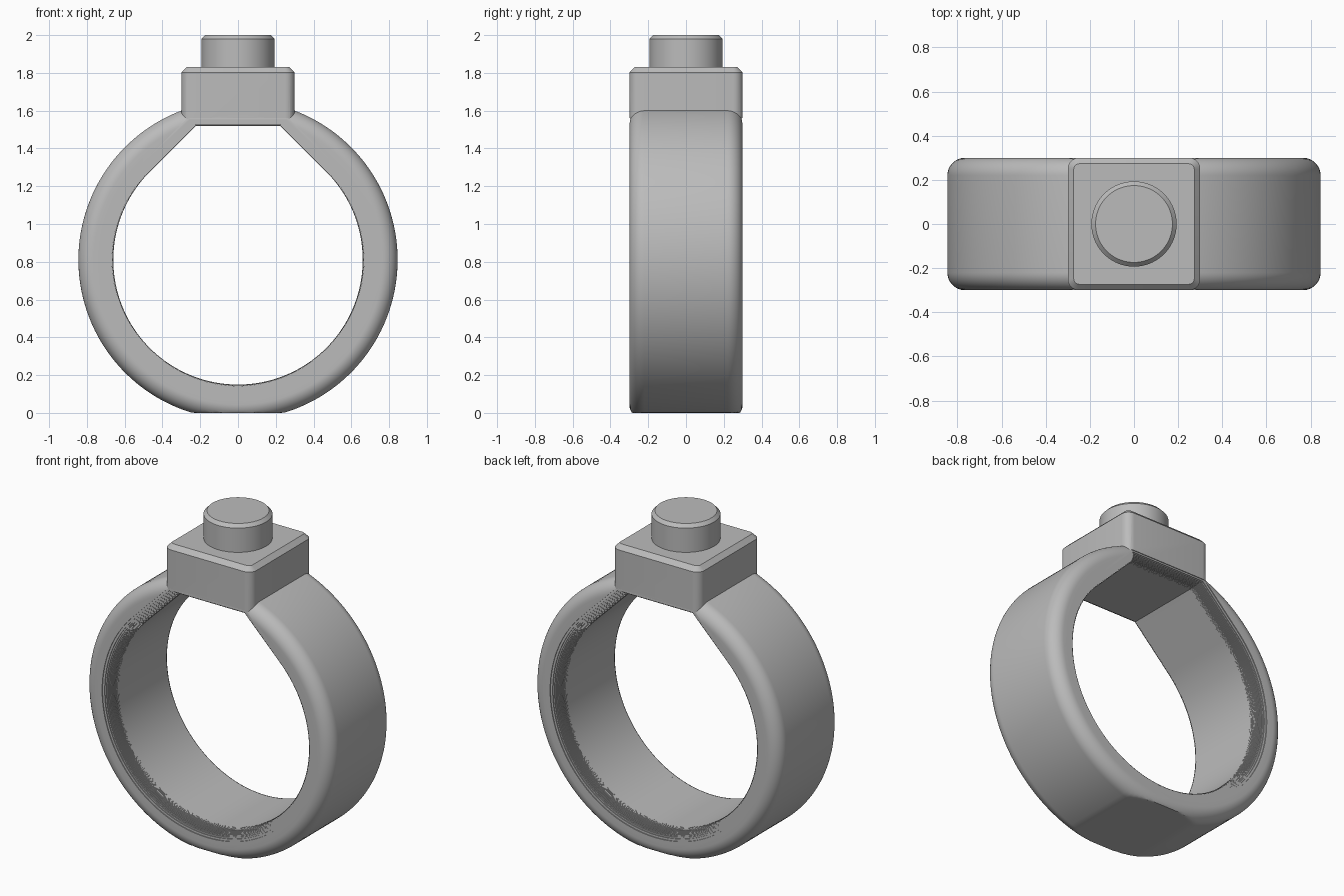
import bpy, bmesh, math

old = bpy.data.objects.get("Cube")
if old:
    bpy.data.objects.remove(old, do_unlink=True)

CZ, OUTER, INNER, HALF, FILLET = 0.81, 0.845, 0.66, 0.3, 0.08
HOLE_TOP = 1.52

grey = bpy.data.materials.new("plain_grey")
grey.use_nodes = True
grey.diffuse_color = (0.5, 0.5, 0.5, 1)
grey.node_tree.nodes["Principled BSDF"].inputs["Base Color"].default_value = (0.5, 0.5, 0.5, 1)


def loft(name, loops):
    """Skin equal-length closed loops and cap both ends."""
    bm = bmesh.new()
    rows = [[bm.verts.new(p) for p in loop] for loop in loops]
    n = len(rows[0])
    for a, b in zip(rows, rows[1:]):
        for i in range(n):
            j = (i + 1) % n
            bm.faces.new((a[i], a[j], b[j], b[i]))
    bm.faces.new(rows[0])
    bm.faces.new(rows[-1])
    bmesh.ops.recalc_face_normals(bm, faces=bm.faces)
    mesh = bpy.data.meshes.new(name)
    bm.to_mesh(mesh)
    bm.free()
    mesh.materials.append(grey)
    obj = bpy.data.objects.new(name, mesh)
    bpy.context.collection.objects.link(obj)
    return obj


def activate(obj):
    bpy.ops.object.select_all(action='DESELECT')
    obj.select_set(True)
    bpy.context.view_layer.objects.active = obj


def band_loop(r, y, n=192):
    """Circle flattened where it meets the ground."""
    pts = []
    for i in range(n):
        a = math.tau * i / n
        pts.append((r * math.cos(a), y, max(0, CZ + r * math.sin(a))))
    return pts


def hole_loop(d, y, n=120):
    """Round hole with 45 degree shoulders and a flat top, grown by d."""
    r, top = INNER + d, HOLE_TOP + 0.7 * d
    pts = []
    for i in range(n + 1):
        a = math.radians(45 - 270 * i / n)
        pts.append((r * math.cos(a), y, CZ + r * math.sin(a)))
    x = CZ + r * math.sqrt(2) - top
    return pts + [(-x, y, top), (x, y, top)]


def square_loop(half, radius, z, n=6):
    """Square with rounded corners."""
    pts = []
    for k in range(4):
        c = math.pi / 4 + k * math.pi / 2
        cx = math.copysign(half - radius, math.cos(c))
        cy = math.copysign(half - radius, math.sin(c))
        for i in range(n + 1):
            a = (k + i / n) * math.pi / 2
            pts.append((cx + radius * math.cos(a), cy + radius * math.sin(a), z))
    return pts


def disc_loop(r, z, n=96):
    return [(r * math.cos(math.tau * i / n), r * math.sin(math.tau * i / n), z) for i in range(n)]


# Band with rounded outer edges
profile = []
for i in range(13):
    a = math.pi / 2 * i / 12
    profile.append((OUTER - FILLET + FILLET * math.sin(a), -HALF + FILLET - FILLET * math.cos(a)))
profile += [(r, -y) for r, y in reversed(profile)]
band = loft("ring_band", [band_loop(r, y) for r, y in profile])

# Square setting with chamfered top
setting = loft("square_setting", [
    square_loop(HALF, 0.05, 1.5), square_loop(HALF, 0.05, 1.803),
    square_loop(HALF - 0.027, 0.025, 1.83)])

# Round button on top
button = loft("round_button", [
    disc_loop(0.193, 1.8), disc_loop(0.193, 1.98), disc_loop(0.174, 2.0)])

# Finger hole with finely stepped rounded rims
STEPS = 16
half_steps = [(FILLET, -HALF - 0.05)]
for i in range(STEPS):
    s = FILLET * (i + 0.5) / STEPS
    d = FILLET - math.sqrt(FILLET ** 2 - (FILLET - s) ** 2)
    y = -HALF + FILLET * i / STEPS
    half_steps += [(half_steps[-1][0], y), (d, y)]
y = -HALF + FILLET
half_steps += [(half_steps[-1][0], y), (0, y)]
half_steps += [(d, -y) for d, y in reversed(half_steps)]
cutter = loft("hole_cutter", [hole_loop(d, y) for d, y in half_steps])
cutter.hide_render = True

for obj in (band, setting):
    activate(obj)
    mod = obj.modifiers.new("hole", 'BOOLEAN')
    mod.operation, mod.solver, mod.object = 'DIFFERENCE', 'EXACT', cutter
    bpy.ops.object.modifier_apply(modifier=mod.name)
bpy.data.objects.remove(cutter, do_unlink=True)

for obj in (band, setting, button):
    activate(obj)
    bpy.ops.object.shade_smooth_by_angle(angle=math.radians(30))
